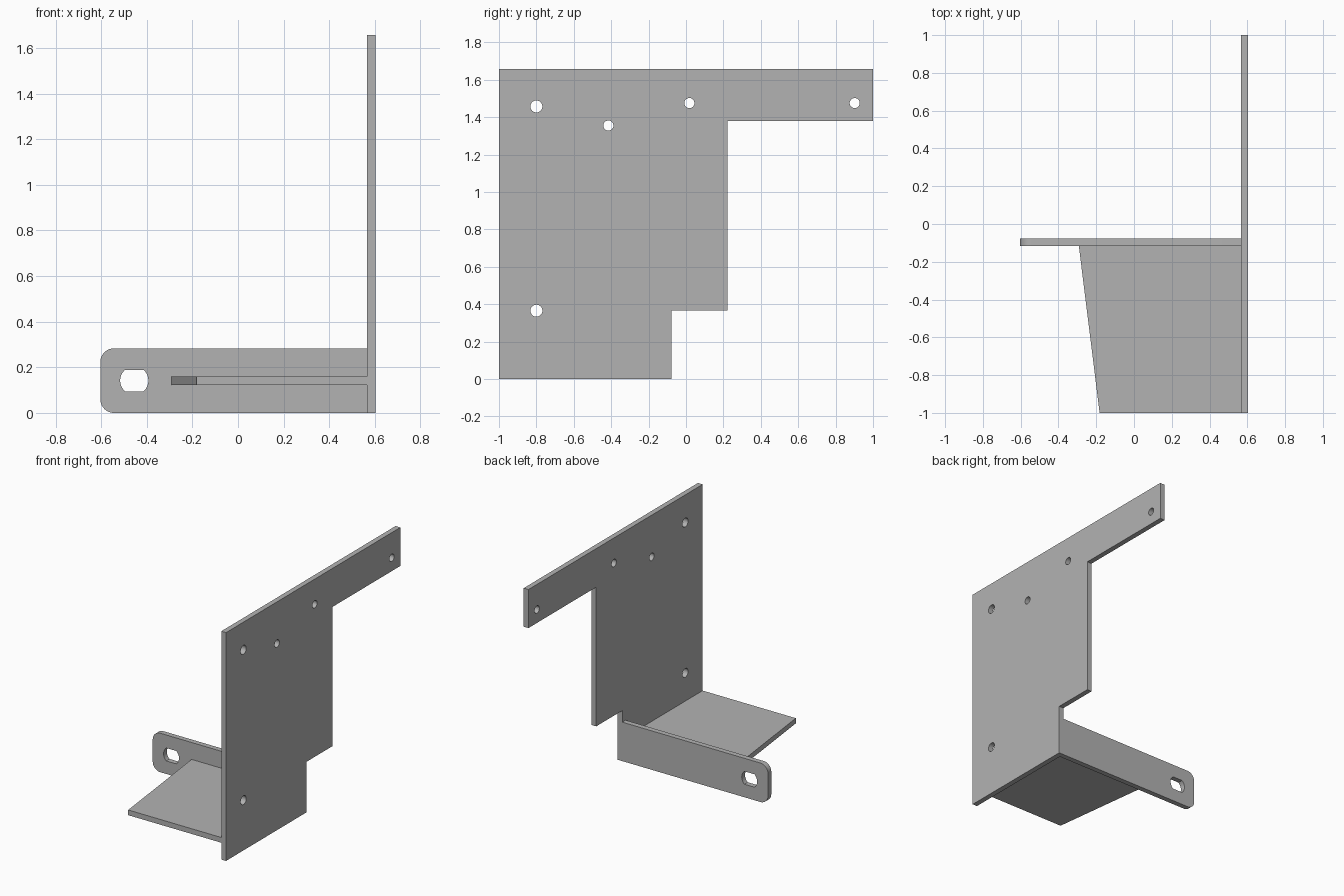
import bpy, bmesh
from math import sin, cos, pi, asin
from mathutils import Vector

cube = bpy.data.objects.get("Cube")
if cube:
    bpy.data.objects.remove(cube)

GREY = (0.45, 0.45, 0.45, 1)
steel = bpy.data.materials.new("grey metal")
steel.use_nodes = True
steel.diffuse_color = GREY
steel.node_tree.nodes["Principled BSDF"].inputs["Base Color"].default_value = GREY


def arc(cx, cy, r, start, end, steps):
    return [(cx + r * cos(start + (end - start) * i / steps),
             cy + r * sin(start + (end - start) * i / steps)) for i in range(steps + 1)]


def circle(cx, cy, r):
    return arc(cx, cy, r, 0, 2 * pi, 32)[:-1]


def sheet(name, outline, holes, place, thickness):
    """Fill an outline with holes, then extrude it into a solid sheet."""
    bm = bmesh.new()
    for loop in [outline] + holes:
        verts = [bm.verts.new(place(a, b)) for a, b in loop]
        for i, v in enumerate(verts):
            bm.edges.new((verts[i - 1], v))
    bmesh.ops.triangle_fill(bm, edges=bm.edges[:], use_beauty=True)
    out = bmesh.ops.extrude_face_region(bm, geom=bm.faces[:], use_keep_orig=True)
    moved = [g for g in out["geom"] if isinstance(g, bmesh.types.BMVert)]
    bmesh.ops.translate(bm, verts=moved, vec=Vector(thickness))
    bmesh.ops.recalc_face_normals(bm, faces=bm.faces[:])
    mesh = bpy.data.meshes.new(name)
    bm.to_mesh(mesh)
    bm.free()
    mesh.materials.append(steel)
    obj = bpy.data.objects.new(name, mesh)
    bpy.context.collection.objects.link(obj)
    bpy.ops.object.select_all(action='DESELECT')
    obj.select_set(True)
    bpy.context.view_layer.objects.active = obj
    bpy.ops.object.shade_smooth_by_angle()
    return obj


# Upright side plate with stepped edge and bolt holes
T = 0.038
sheet("side_plate",
      [(-1, 0), (-0.078, 0), (-0.078, 0.367), (0.222, 0.367),
       (0.222, 1.378), (1, 1.378), (1, 1.658), (-1, 1.658)],
      [circle(-0.8, 1.457, 0.032), circle(-0.8, 0.365, 0.032),
       circle(-0.415, 1.355, 0.027), circle(0.018, 1.475, 0.027),
       circle(0.902, 1.475, 0.027)],
      lambda y, z: (0.604 - T, y, z), (T, 0, 0))

# Cross arm with rounded end and flat-sided slot
H, R, END = 0.283, 0.06, -0.604
SLOT_R = 0.062
flat = asin(0.047 / SLOT_R)
slot = (arc(-0.455, H / 2, SLOT_R, -flat, flat, 10)
        + arc(-0.455, H / 2, SLOT_R, pi - flat, pi + flat, 10))
sheet("cross_arm",
      [(0.566, 0), (0.566, H)]
      + arc(END + R, H - R, R, pi / 2, pi, 10)
      + arc(END + R, R, R, pi, 1.5 * pi, 10),
      [slot],
      lambda x, z: (x, -0.078 - T, z), (0, T, 0))

# Tapered horizontal shelf
sheet("shelf",
      [(0.566, -1), (0.566, -0.116), (-0.292, -0.116), (-0.182, -1)],
      [], lambda x, y: (x, y, 0.122), (0, 0, T))
